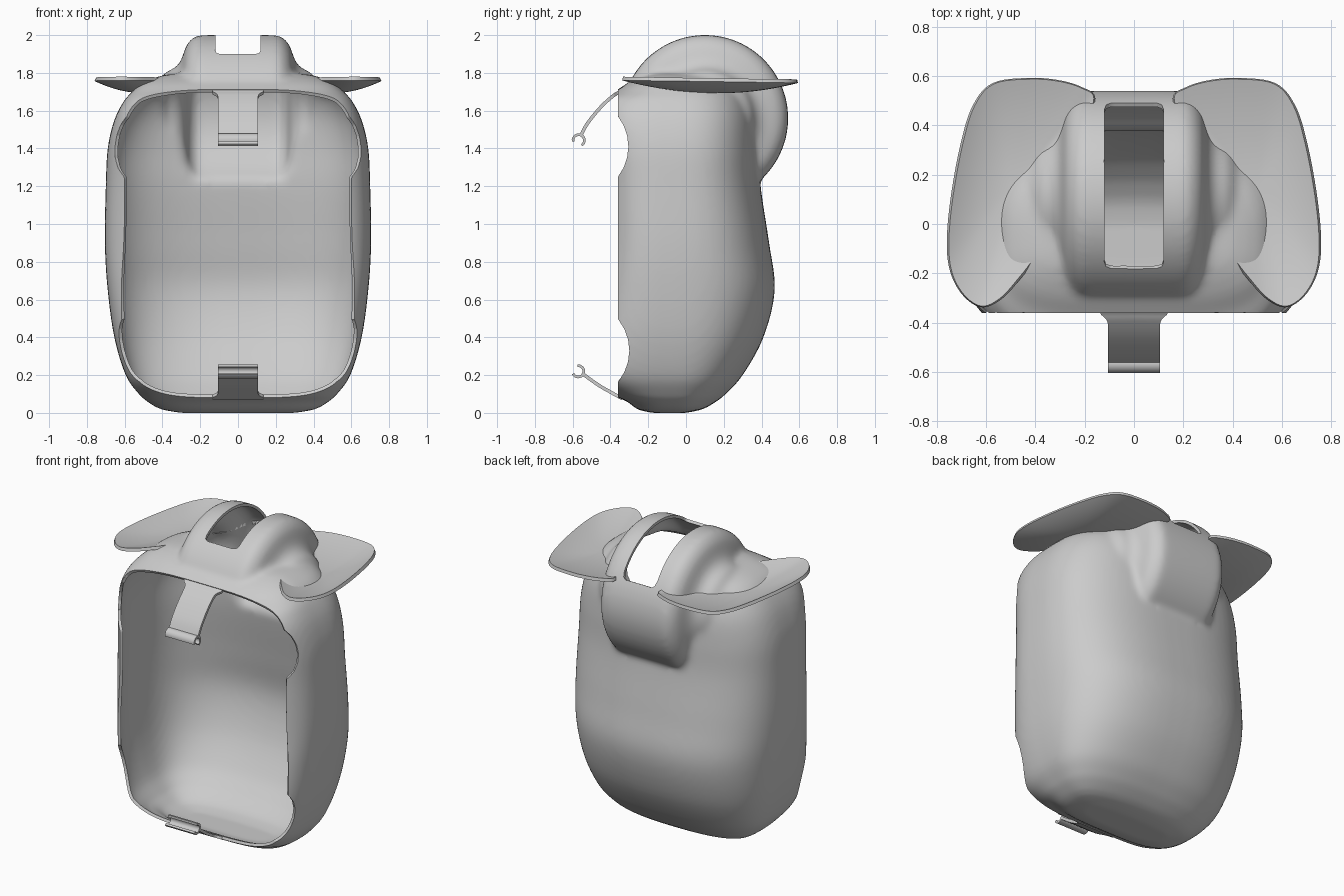
import bpy
import bmesh
from math import sin, cos, tau, radians, copysign
from mathutils import Vector
from mathutils.bvhtree import BVHTree

cube = bpy.data.objects.get("Cube")
if cube:
    bpy.data.objects.remove(cube)

grey = bpy.data.materials.new("plain_grey")
grey.use_nodes = True
grey.diffuse_color = (0.6, 0.6, 0.6, 1)
grey.node_tree.nodes["Principled BSDF"].inputs["Base Color"].default_value = grey.diffuse_color

WALL = 0.018
FRONT = -0.36


def spline(points, steps, closed=False):
    """Smooth curve through points of any dimension."""
    pts = [Vector(p) for p in points]
    n = len(pts)
    out = []
    for i in range(n if closed else n - 1):
        a, b, c, d = [pts[(i + k) % n] if closed else pts[min(max(i + k, 0), n - 1)]
                      for k in (-1, 0, 1, 2)]
        for s in range(steps):
            t = s / steps
            out.append((b * 2 + (c - a) * t + (a * 2 - b * 5 + c * 4 - d) * t ** 2
                        + (b * 3 - a - c * 3 + d) * t ** 3) * 0.5)
    return out if closed else out + [pts[-1]]


def loft(bm, rings, around=True, caps=False):
    """Skin a row of equal point rings."""
    rows = [[bm.verts.new(p) for p in ring] for ring in rings]
    n = len(rows[0])
    for lower, upper in zip(rows, rows[1:]):
        for i in range(n if around else n - 1):
            j = (i + 1) % n
            bm.faces.new((lower[i], lower[j], upper[j], upper[i]))
    if caps:
        bm.faces.new(rows[0])
        bm.faces.new(rows[-1])


def make_object(name, bm):
    mesh = bpy.data.meshes.new(name)
    bm.to_mesh(mesh)
    obj = bpy.data.objects.new(name, mesh)
    bpy.context.collection.objects.link(obj)
    mesh.materials.append(grey)
    return obj


def finish(obj, thickness, offset, mirror=False):
    """Thicken a sheet, optionally mirror it, then shade it."""
    bpy.ops.object.select_all(action='DESELECT')
    obj.select_set(True)
    bpy.context.view_layer.objects.active = obj
    if mirror:
        obj.modifiers.new("mirror", 'MIRROR').use_clip = False
        bpy.ops.object.modifier_apply(modifier="mirror")
    solid = obj.modifiers.new("thickness", 'SOLIDIFY')
    solid.thickness = thickness
    solid.offset = offset
    bpy.ops.object.modifier_apply(modifier="thickness")
    bpy.ops.object.shade_smooth_by_angle(angle=radians(50))


def cut(bm, poly, axes, keep):
    """Cut a convex prism through the sheet, only where keep(face centre) holds."""
    poly = [Vector(p) for p in poly]
    mid = sum(poly, Vector((0, 0))) / len(poly)
    reach = max((p - mid).length for p in poly) + 0.05
    planes = []

    def flat(co):
        return Vector((co[axes[0]], co[axes[1]]))

    for a, b in zip(poly, poly[1:] + poly[:1]):
        normal = Vector((b.y - a.y, a.x - b.x)).normalized()
        if normal.dot(mid - a) > 0:
            normal = -normal
        planes.append((a, normal))
        co, no = Vector((0, 0, 0)), Vector((0, 0, 0))
        for k in (0, 1):
            co[axes[k]], no[axes[k]] = a[k], normal[k]
        near = []
        for f in bm.faces:
            c = f.calc_center_median()
            if keep(c) and (flat(c) - mid).length < reach:
                near.append(f)
        geom = set(near)
        for f in near:
            geom.update(f.edges)
            geom.update(f.verts)
        bmesh.ops.bisect_plane(bm, geom=list(geom), dist=1e-5, plane_co=co, plane_no=no)
    doomed = []
    for f in bm.faces:
        c = f.calc_center_median()
        if keep(c) and all((flat(c) - a).dot(no) < 0 for a, no in planes):
            doomed.append(f)
    bmesh.ops.delete(bm, geom=doomed, context='FACES')


# Body volume: rows of height, half width, front reach, back reach
rows = [(0, .3, -.18, 0), (.02, .41, -.26, .09), (.06, .48, -.31, .16), (.1, .525, -.4, .21),
        (.2, .595, -.52, .3), (.4, .655, -.52, .41), (.65, .69, -.48, .47), (.9, .705, -.45, .44),
        (1.2, .7, -.45, .395), (1.4, .69, -.47, .385), (1.55, .655, -.5, .375),
        (1.65, .605, -.47, .35), (1.7, .56, -.38, .32), (1.75, .5, -.3, .27),
        (1.79, .38, -.2, .18), (1.8, .2, -.12, .08)]
MID_Y = -0.05


def body_ring(row, count=72):
    z, w, front, back = row
    ring = []
    for i in range(count):
        c, s = cos(tau * i / count), sin(tau * i / count)
        power = 2 / (2.6 if s > 0 else 3.5)
        depth = back - MID_Y if s > 0 else MID_Y - front
        ring.append((w * copysign(abs(c) ** power, c),
                     MID_Y + depth * copysign(abs(s) ** power, s), z))
    return ring


bm = bmesh.new()
loft(bm, [body_ring(r) for r in spline(rows, 5)], caps=True)

# Round housing on the top and back, turned about a sideways axis
half = [(.42, .2), (.38, .245), (.33, .27), (.3, .31), (.28, .37), (.26, .405), (.225, .432), (.17, .44)]
profile = spline(half + [(-x, r) for x, r in reversed(half)], 4)
loft(bm, [[(x, .1 + r * cos(tau * i / 96), 1.56 + r * sin(tau * i / 96)) for i in range(96)]
          for x, r in profile], caps=True)
bmesh.ops.recalc_face_normals(bm, faces=bm.faces)
shell = make_object("body_shell", bm)

# Fuse both volumes and soften the joint
remesh = shell.modifiers.new("fuse", 'REMESH')
remesh.mode = 'VOXEL'
remesh.voxel_size = 0.017
soften = shell.modifiers.new("soften", 'SMOOTH')
soften.factor = 0.5
soften.iterations = 10
evaluated = shell.evaluated_get(bpy.context.evaluated_depsgraph_get())
bm = bmesh.new()
bm.from_mesh(evaluated.to_mesh())
evaluated.to_mesh_clear()
shell.modifiers.clear()
solid_tree = BVHTree.FromBMesh(bm)

# Open the front
bmesh.ops.bisect_plane(bm, geom=bm.verts[:] + bm.edges[:] + bm.faces[:], dist=1e-5,
                       plane_co=(0, FRONT, 0), plane_no=(0, -1, 0), clear_outer=True)

# Rounded slot through the housing
slot = []
for sx, sy, start in ((1, 1, 0), (-1, 1, 90), (-1, -1, 180), (1, -1, 270)):
    for step in (0, 45, 90):
        a = radians(start + step)
        slot.append((sx * .095 + .025 * cos(a), .155 + sy * .31 + .025 * sin(a)))
cut(bm, slot, (0, 1), lambda c: c.z > 1.7)

# Curved notches in both side edges
for y, z in ((-.565, 1.41), (-.56, .33)):
    disc = [(y + .26 * cos(tau * i / 28), z + .26 * sin(tau * i / 28)) for i in range(28)]
    cut(bm, disc, (1, 2), lambda c: c.y < -.2)
bmesh.ops.remove_doubles(bm, verts=bm.verts, dist=0.002)
bm.to_mesh(shell.data)
if not shell.data.materials:
    shell.data.materials.append(grey)
finish(shell, WALL, -1)

# Dished ear-like flaps, trimmed where they enter the body
outline = spline([(.16, .51), (.21, .552), (.3, .58), (.42, .59), (.57, .57), (.65, .48), (.7, .32),
                  (.74, .1), (.755, -.08), (.74, -.2), (.69, -.29), (.62, -.335), (.55, -.31),
                  (.48, -.24), (.38, -.1), (.28, .15), (.2, .38)], 6, closed=True)
hub = Vector((.5, .15))
rings = []
for k in range(1, 25):
    f = k / 24
    ring = [hub.lerp(p, f) for p in outline]
    rings.append([(p.x, p.y, 1.765 - .015 * p.y - .06 * (1 - f * f)) for p in ring])
bm = bmesh.new()
loft(bm, rings)
bm.faces.new(bm.verts[:len(outline)])


def buried(co):
    hit, normal, _, _ = solid_tree.find_nearest(co)
    return (co - hit).dot(normal) < -0.01


inside = {v for v in bm.verts if buried(v.co)}
bmesh.ops.delete(bm, geom=[f for f in bm.faces if all(v in inside for v in f.verts)], context='FACES')
bmesh.ops.recalc_face_normals(bm, faces=bm.faces)
finish(make_object("side_flaps", bm), 0.02, 0, mirror=True)


# Straps with snap clips: points of depth, height, half width
def ribbon(name, path, thickness):
    strip = bmesh.new()
    loft(strip, [[(-w, y, z), (0, y, z), (w, y, z)] for y, z, w in path], around=False)
    finish(make_object(name, strip), thickness, 0)


def clip(name, y, z, aim):
    angles = [radians(aim + 55 + 250 * i / 16) for i in range(17)]
    ribbon(name, [(y + .03 * cos(a), z + .03 * sin(a), .105) for a in angles], 0.014)


ribbon("upper_strap", spline([(-.335, 1.715, .13), (-.36, 1.695, .135), (-.39, 1.675, .108),
                              (-.45, 1.62, .105), (-.52, 1.535, .105), (-.556, 1.47, .105)], 5), WALL)
ribbon("lower_strap", spline([(-.335, .075, .13), (-.36, .088, .135), (-.39, .105, .108),
                              (-.46, .145, .105), (-.545, .205, .105)], 5), WALL)
clip("upper_clip", -.568, 1.443, 246)
clip("lower_clip", -.571, .22, 150)
